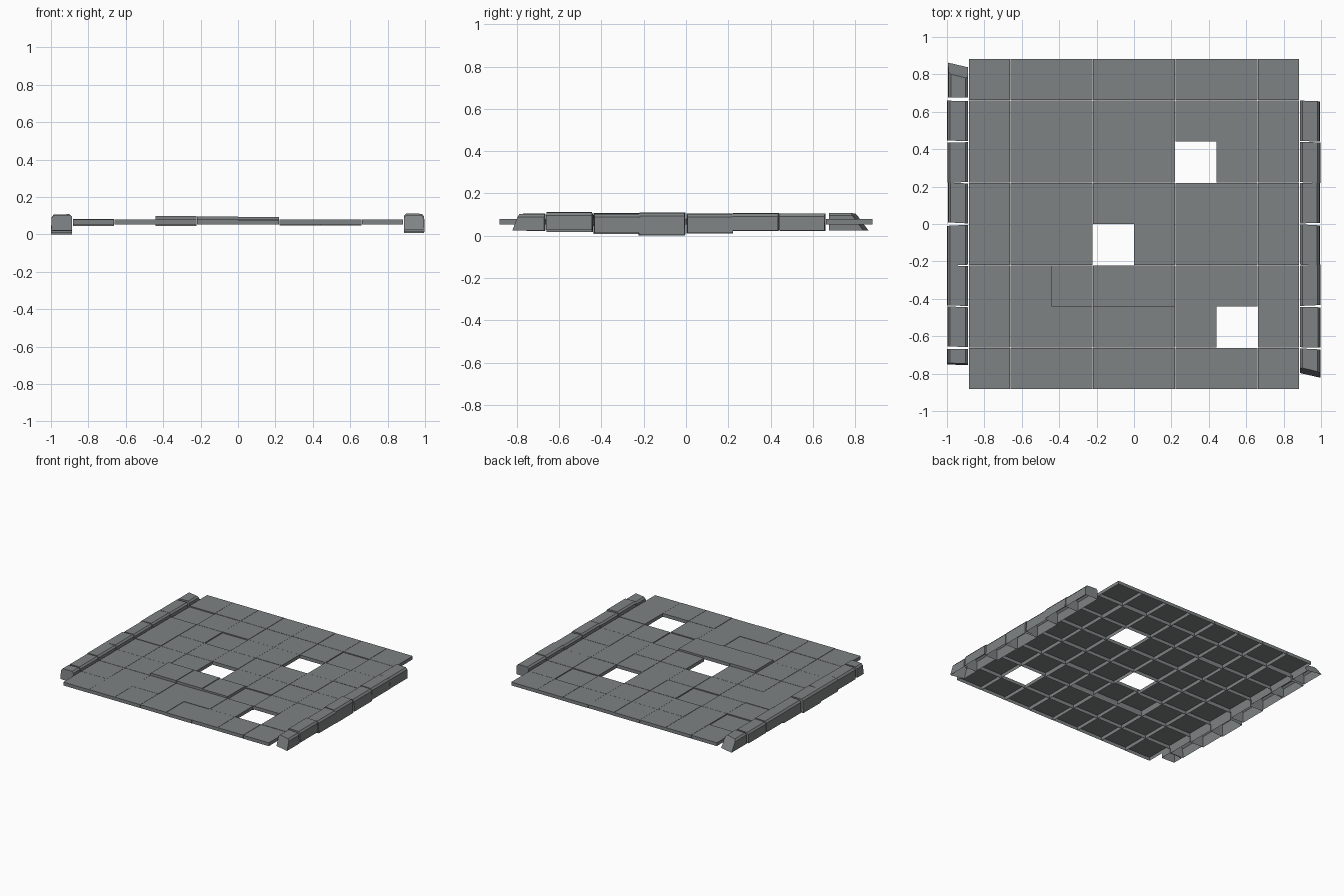
import bpy, bmesh, random

if "Cube" in bpy.data.objects:
    bpy.data.objects.remove(bpy.data.objects["Cube"])
random.seed(4)

stone = bpy.data.materials.new("grey stone")
stone.diffuse_color = (0.21, 0.225, 0.23, 1)
stone.use_nodes = True
stone.node_tree.nodes["Principled BSDF"].inputs["Base Color"].default_value = stone.diffuse_color


def finish(name, bm):
    mesh = bpy.data.meshes.new(name)
    bm.to_mesh(mesh)
    bm.free()
    mesh.materials.append(stone)
    obj = bpy.data.objects.new(name, mesh)
    bpy.context.collection.objects.link(obj)


# paving: 8 x 8 open-bottomed slabs with three missing
P, GAP, THICK = 0.2206, 0.001, 0.026
holes = {(5, 5), (3, 3), (6, 1)}
# slabs standing proud of, or sunk below, their neighbours
shift = {(2, 2): 0.019, (3, 2): 0.017, (4, 2): 0.013, (0, 4): 0.002,
         (0, 6): -0.007, (2, 5): -0.007, (5, 2): -0.006, (6, 6): -0.006}
bm = bmesh.new()
for i in range(8):
    for j in range(8):
        if (i, j) in holes:
            continue
        x0, y0 = (i - 4) * P + GAP, (j - 4) * P + GAP
        x1, y1 = x0 + P - 2 * GAP, y0 + P - 2 * GAP
        top = 0.079 + shift.get((i, j), random.uniform(-0.001, 0.001))
        corners = [(x0, y0), (x1, y0), (x1, y1), (x0, y1)]
        lo = [bm.verts.new((x, y, top - THICK)) for x, y in corners]
        hi = [bm.verts.new((x, y, top)) for x, y in corners]
        bm.faces.new(hi)
        for k in range(4):
            n = (k + 1) % 4
            bm.faces.new((lo[k], lo[n], hi[n], hi[k]))
finish("paving_slabs", bm)


def kerb(bm, side, y0, y1, zb, zt, slope0=0.0, slope1=0.0, skew=0.0):
    """Open-bottomed kerb stone; slopes pull the top edge of an end inward."""
    a, b, c = 0.888, random.uniform(0.99, 0.997), 0.012
    profile = [(a, zb), (a, zt - c), (a + c, zt), (b - c, zt - 0.002),
               (b, zt - c - 0.004), (b + 0.003, zb)]
    tilt = random.uniform(-0.006, 0.006)
    rings = []
    for y, s, k in ((y0, slope0, skew if slope0 else tilt),
                    (y1, slope1, skew if slope1 else tilt)):
        rings.append([bm.verts.new((side * x,
                      y + s * (z - zb) / (zt - zb) + k * (x - a) / (b - a), z))
                      for x, z in profile])
    n = len(profile)
    for k in range(n - 1):
        bm.faces.new((rings[0][k], rings[0][k + 1], rings[1][k + 1], rings[1][k]))
    bm.faces.new(rings[0])
    bm.faces.new(rings[1])


# right kerb: whole stones, then a broken end at the front
bm = bmesh.new()
for k, (zb, zt) in enumerate([(0.028, 0.112), (0.012, 0.105), (0.007, 0.110),
                              (0.012, 0.104), (0.024, 0.108), (0.024, 0.106)]):
    y = (k - 3) * P
    kerb(bm, 1, y + 0.003, y + P - 0.002, zb, zt)
kerb(bm, 1, -0.797, -0.665, 0.024, 0.104, slope0=0.03, skew=-0.024)
bmesh.ops.recalc_face_normals(bm, faces=bm.faces)
finish("right_kerb", bm)

# left kerb: whole stones, a short front stub and a broken back end
bm = bmesh.new()
for k, (zb, zt) in enumerate([(0.018, 0.105), (0.008, 0.108), (0.0, 0.108),
                              (0.010, 0.105), (0.022, 0.107), (0.022, 0.104)]):
    y = (k - 3) * P
    kerb(bm, -1, y + 0.003, y + P - 0.004, zb, zt)
kerb(bm, -1, -0.755, -0.667, 0.022, 0.105, slope0=0.008, skew=0.004)
kerb(bm, -1, 0.676, 0.838, 0.025, 0.107, slope1=-0.06, skew=0.024)
bmesh.ops.recalc_face_normals(bm, faces=bm.faces)
finish("left_kerb", bm)
